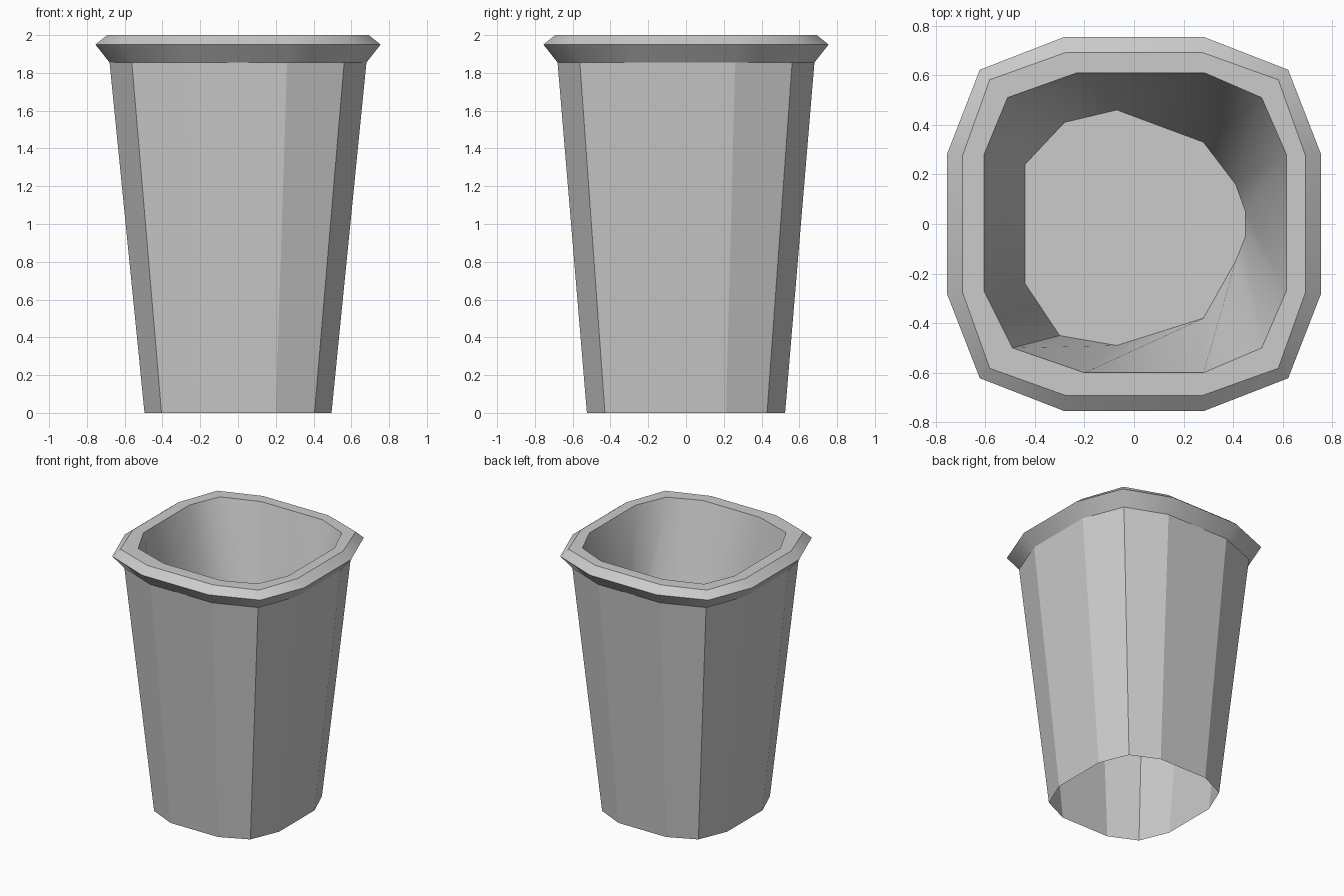
import bpy
import math

cube = bpy.data.objects.get("Cube")
if cube:
    bpy.data.objects.remove(cube, do_unlink=True)

grey = bpy.data.materials.new("plain_grey")
grey.use_nodes = True
grey.diffuse_color = (0.6, 0.6, 0.6, 1)
grey.node_tree.nodes["Principled BSDF"].inputs["Base Color"].default_value = (0.6, 0.6, 0.6, 1)


def ring(z, side, corner, mid, stretch=1.0):
    """Twelve-sided rounded square, counter-clockwise from the +x side."""
    points = []
    for quarter in range(4):
        c, s = round(math.cos(quarter * math.pi / 2)), round(math.sin(quarter * math.pi / 2))
        for x, y in ((side, mid), (corner, corner), (mid, side)):
            points.append((x * c - y * s, (x * s + y * c) * stretch, z))
    return points


def loft(name, rings, cap=False, smooth=None):
    """Join successive rings with quads; optionally close the last one."""
    n = len(rings[0])
    verts = [p for r in rings for p in r]
    faces = []
    for k in range(len(rings) - 1):
        a, b = k * n, (k + 1) * n
        for i in range(n):
            j = (i + 1) % n
            faces.append((a + i, a + j, b + j, b + i))
    if cap:
        faces.append(tuple(range(len(verts) - n, len(verts))))
    mesh = bpy.data.meshes.new(name)
    mesh.from_pydata(verts, [], faces)
    mesh.materials.append(grey)
    obj = bpy.data.objects.new(name, mesh)
    bpy.context.collection.objects.link(obj)
    if smooth:
        bpy.ops.object.select_all(action="DESELECT")
        obj.select_set(True)
        bpy.context.view_layer.objects.active = obj
        bpy.ops.object.shade_smooth_by_angle(angle=math.radians(smooth))
    return obj


# Uneven mouth of the liner and the smaller outline where it meets the floor
mouth = [(0.615, 0.28), (0.515, 0.51), (0.285, 0.61), (-0.23, 0.61),
         (-0.51, 0.51), (-0.605, 0.28), (-0.605, -0.27), (-0.49, -0.5),
         (-0.2, -0.6), (0.28, -0.6), (0.515, -0.5), (0.615, -0.27)]
base = [(0.45, 0.05), (0.41, 0.16), (0.28, 0.33), (-0.07, 0.46),
        (-0.28, 0.41), (-0.44, 0.24), (-0.44, -0.24), (-0.30, -0.45),
        (-0.07, -0.49), (0.28, -0.38), (0.41, -0.15), (0.45, -0.05)]
mouth = [(x, y, 2.0) for x, y in mouth]
base = [(x, y, 1.28) for x, y in base]

# Tapered outer wall, open underneath
neck = ring(1.855, 0.68, 0.562, 0.26)
loft("outer_wall", [ring(0, 0.495, 0.405, 0.2, 1.06), neck])

# Flared lip with a bevelled top edge
lip_top = ring(2.0, 0.692, 0.582, 0.275)
loft("lip", [neck, ring(1.95, 0.755, 0.622, 0.28), lip_top], smooth=40)
loft("lip_top", [lip_top, mouth])

# Inner liner and raised floor
loft("liner", [mouth, base], smooth=40)
loft("floor", [base], cap=True)
